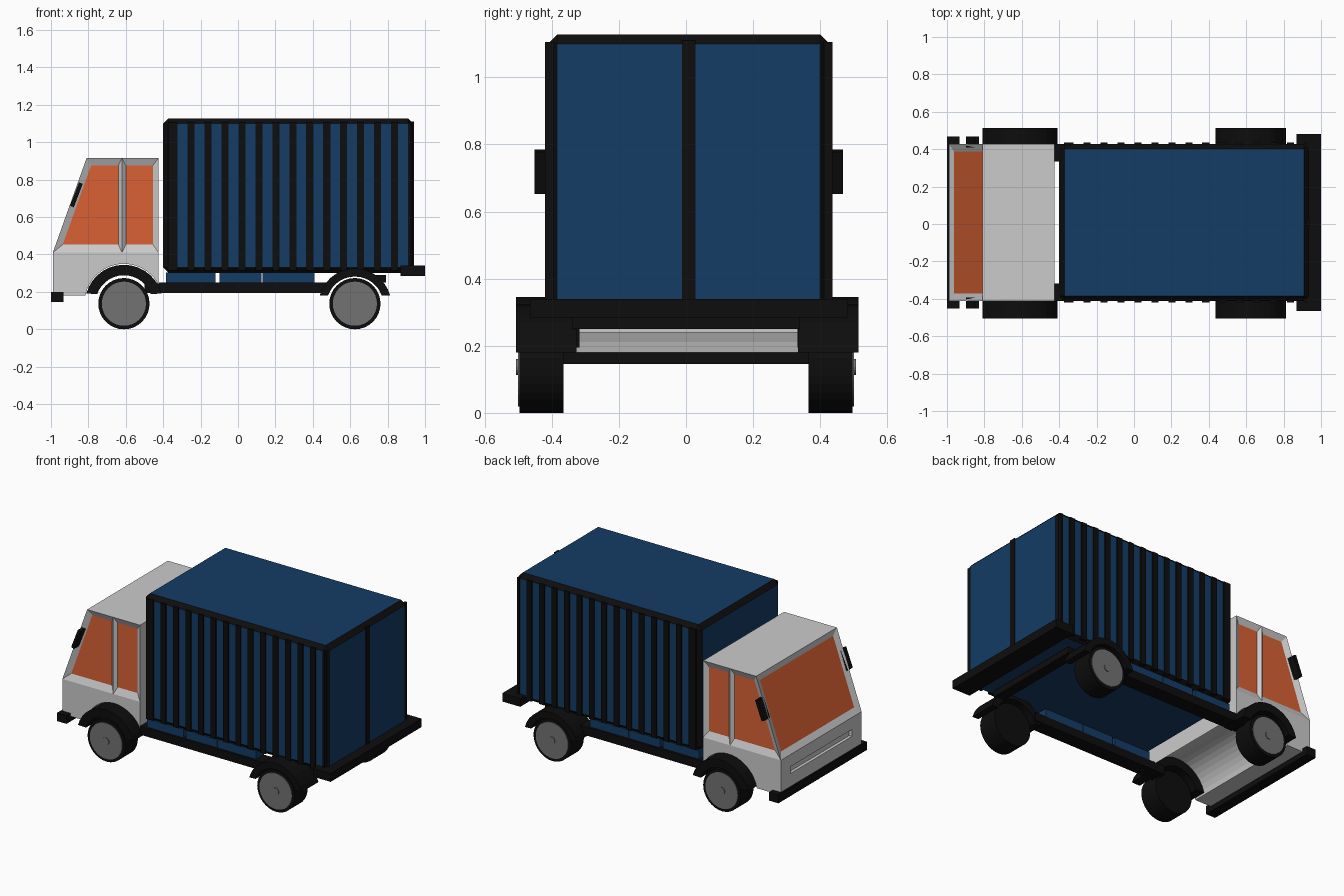
import bpy, bmesh, math
from mathutils import Matrix, Vector

if "Cube" in bpy.data.objects:
    bpy.data.objects.remove(bpy.data.objects["Cube"])

YC = 0.008   # body centre line


def mat(name, c):
    m = bpy.data.materials.new(name)
    m.diffuse_color = (*c, 1)
    m.use_nodes = True
    m.node_tree.nodes["Principled BSDF"].inputs["Base Color"].default_value = m.diffuse_color
    return m


BLACK = mat("black", (0.004, 0.004, 0.004))
BLUE = mat("blue", (0.007, 0.045, 0.13))
ORANGE = mat("orange", (0.7, 0.12, 0.035))
STEEL = mat("steel", (0.17, 0.17, 0.17))


def finish(name, bm, *mats):
    bmesh.ops.remove_doubles(bm, verts=bm.verts, dist=1e-5)
    bmesh.ops.recalc_face_normals(bm, faces=bm.faces)
    me = bpy.data.meshes.new(name)
    bm.to_mesh(me)
    bm.free()
    for m in mats:
        me.materials.append(m)
    ob = bpy.data.objects.new(name, me)
    bpy.context.collection.objects.link(ob)
    return ob


def add_prism(bm, pts, y0, y1):
    a = [bm.verts.new((x, y0, z)) for x, z in pts]
    b = [bm.verts.new((x, y1, z)) for x, z in pts]
    bm.faces.new(a)
    bm.faces.new(b[::-1])
    n = len(pts)
    return [bm.faces.new((a[i], a[(i + 1) % n], b[(i + 1) % n], b[i])) for i in range(n)]


def prism(name, pts, y0, y1, m):
    bm = bmesh.new()
    add_prism(bm, pts, y0, y1)
    return finish(name, bm, m)


def box(name, x0, x1, y0, y1, z0, z1, m):
    return prism(name, [(x0, z0), (x1, z0), (x1, z1), (x0, z1)], y0, y1, m)


def add_face(bm, pts):
    return bm.faces.new([bm.verts.new(p) for p in pts])


def add_ring(bm, outer, inner):
    for i in range(4):
        j = (i + 1) % 4
        add_face(bm, (outer[i], outer[j], inner[j], inner[i]))


def arc(cx, cz, r, a0, a1, n):
    return [(cx + r * math.cos(math.radians(a0 + (a1 - a0) * i / n)),
             cz + r * math.sin(math.radians(a0 + (a1 - a0) * i / n))) for i in range(n + 1)]


def span(s, a, b, c=0.0):
    """y range a..b mirrored to side s about centre c"""
    return sorted((c + s * a, c + s * b))


# Cab: lower body with wheel tunnel, then window frames, roof and back
W, FX, AX = 0.42, -0.61, 0.625
yl, yr = YC - W, YC + W
bm = bmesh.new()
tunnel = arc(FX, 0.14, 0.21, 169, 28.3, 16)
sides = add_prism(bm, [(-0.99, 0.41), (-0.99, 0.18)] + tunnel + [(-0.425, 0.41)], yl, yr)
bmesh.ops.delete(bm, geom=[sides[0]], context='FACES_ONLY')
front = [(-0.99, y, z) for y, z in ((yl, .18), (yr, .18), (yr, .41), (yl, .41))]
slot = [(-0.99, YC + y, z) for y, z in ((-.32, .285), (.32, .285), (.32, .33), (-.32, .33))]
slot_back = [(-0.97, y, z) for _, y, z in slot]
add_ring(bm, front, slot)
add_ring(bm, slot, slot_back)
add_face(bm, slot_back)
add_face(bm, [(-0.81, yl, .915), (-0.425, yl, .915), (-0.425, yr, .915), (-0.81, yr, .915)])
add_face(bm, [(-0.425, yl, .41), (-0.425, yr, .41), (-0.425, yr, .915), (-0.425, yl, .915)])

windows = []
panes = [([(-.99, .41), (-.62, .41), (-.62, .915), (-.81, .915)],
          [(-.937, .453), (-.64, .453), (-.64, .877), (-.785, .877)]),
         ([(-.62, .41), (-.425, .41), (-.425, .915), (-.62, .915)],
          [(-.60, .453), (-.455, .453), (-.455, .877), (-.60, .877)])]
for s in (-1, 1):
    for outer, inner in panes:
        o = [(x, YC + s * W, z) for x, z in outer]
        i = [(x, YC + s * (W - 0.018), z) for x, z in inner]
        add_ring(bm, o, i)
        windows.append(("side_window", i))


def shield(t, y, d):
    return (-0.99 + 0.18 * t + 0.942 * d, YC + y, 0.41 + 0.505 * t - 0.336 * d)


corners = ((0, -1), (0, 1), (1, 1), (1, -1))
o = [shield(t, s * W, 0) for t, s in corners]
i = [shield(0.08 + 0.85 * t, s * (W - 0.04), 0.013) for t, s in corners]
add_ring(bm, o, i)
windows.append(("windshield", i))
finish("cab", bm)
for name, pts in windows:
    wb = bmesh.new()
    f = add_face(wb, pts)
    f.normal_update()
    ob = finish(name, wb, ORANGE)
    c = sum((Vector(p) for p in pts), Vector()) / 4
    if ob.data.polygons[0].normal.dot(c - Vector((-0.6, YC, 0.6))) < 0:
        ob.data.flip_normals()

# Cargo container: blue panels with black chamfered edges
bm = bmesh.new()
bmesh.ops.create_cube(bm, size=1, matrix=Matrix.Translation((0.268, YC, 0.715)) @
                      Matrix.Diagonal((1.336, 0.84, 0.826, 1)))
edges = bmesh.ops.bevel(bm, geom=bm.edges[:], offset=0.028, segments=1, affect='EDGES')
for f in edges['faces']:
    f.material_index = 1
for f in bm.faces:
    f.normal_update()
    f.material_index = 0 if max(abs(v) for v in f.normal) > 0.99 else 1
finish("container", bm, BLUE, BLACK)
box("door_divider", 0.92, 0.94, YC - 0.02, YC + 0.02, 0.31, 1.11, BLACK)

# Container side ribs, leaving 14 blue stripes
for s in (-1, 1):
    for k in range(15):
        x0 = -0.375 if k == 0 else -0.27 + 0.0907 * (k - 1)
        x1 = min(-0.323 + 0.0907 * k, 0.925)
        box("side_rib", x0, x1, *span(s, 0.40, 0.428, YC), 0.315, 1.105, BLACK)

# Chassis rails, blue lockers, mirrors
for s in (-1, 1):
    box("chassis_rail", -0.50, 0.49, *span(s, 0.325, 0.42, YC), 0.195, 0.25, BLACK)
    for x0, x1 in ((-0.385, -0.12), (-0.10, 0.125), (0.13, 0.41)):
        box("locker", x0, x1, *span(s, 0.325, 0.405, YC), 0.25, 0.305, BLUE)
    prism("mirror", [(-.898, .66), (-.878, .652), (-.83, .778), (-.85, .785)],
          *span(s, 0.40, 0.46, YC), BLACK)
box("cross_member", 0.72, 0.79, -0.34, 0.34, 0.25, 0.29, BLACK)

# Bumpers
box("front_bumper", -1.0, -0.932, YC - 0.46, YC + 0.46, 0.145, 0.20, BLACK)
box("rear_bumper", 0.87, 1.0, YC - 0.473, YC + 0.473, 0.285, 0.34, BLACK)


def disc(name, x, s, y0, y1, r, m, n=32):
    bm = bmesh.new()
    bmesh.ops.create_cone(bm, cap_ends=True, segments=n, radius1=r, radius2=r, depth=y1 - y0,
                          matrix=Matrix.Translation((x, s * (y0 + y1) / 2, 0.137)) @
                          Matrix.Rotation(math.pi / 2, 4, 'X'))
    finish(name, bm, m)


# Wheels and fenders
for x, cz, r in ((FX, 0.137, 0.208), (AX, 0.13, 0.195)):
    for s in (-1, 1):
        disc("tyre", x, s, 0.365, 0.497, 0.137, BLACK)
        disc("hub", x, s, 0.45, 0.501, 0.118, STEEL)
        disc("hub_cap", x, s, 0.49, 0.506, 0.024, STEEL, 16)
        ring = arc(x, cz, r, 15, 165, 14) + arc(x, cz, 0.152, 160, 20, 14)
        prism("fender", ring, *span(s, 0.33, 0.51, 0.004), BLACK)
